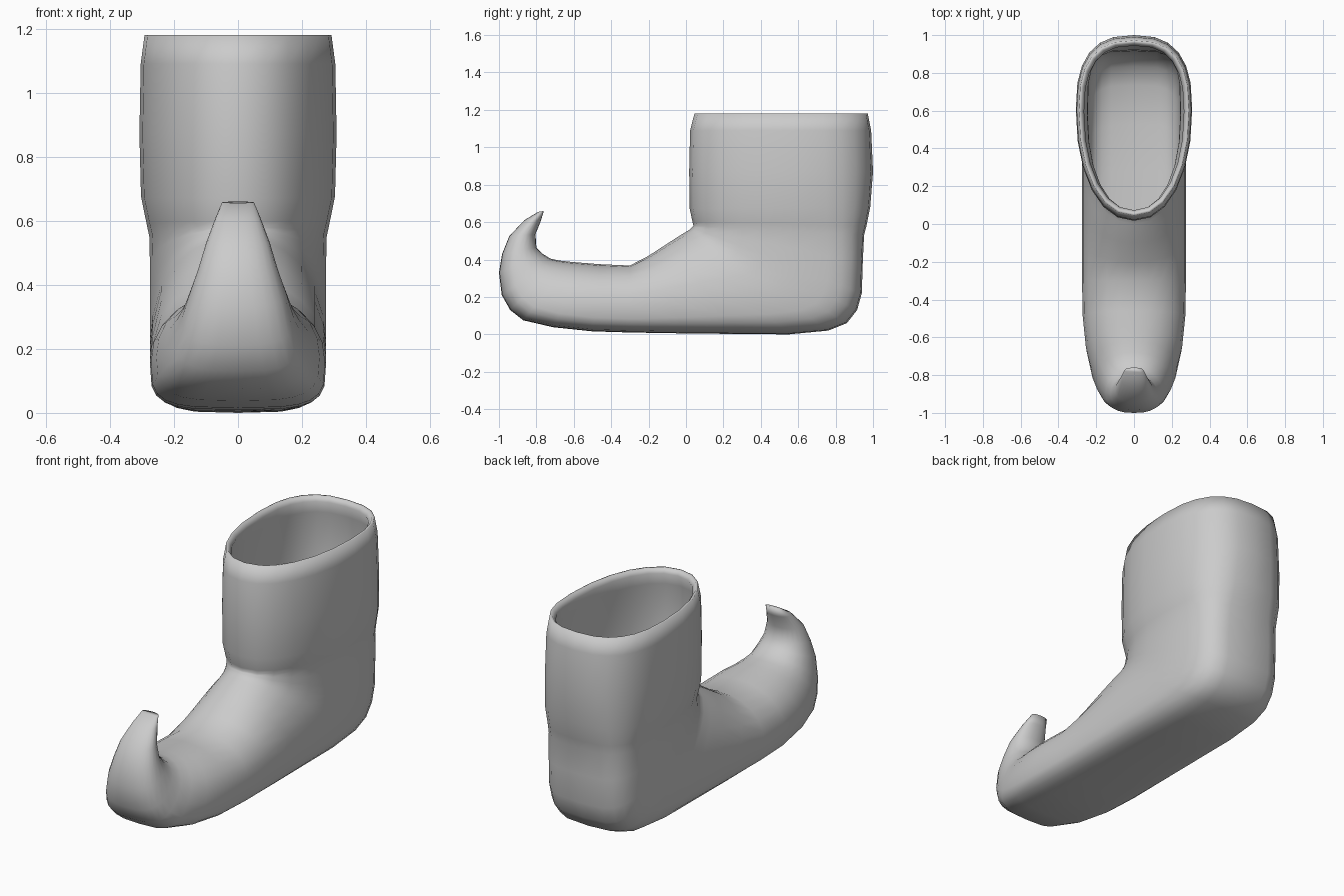
import bpy, bmesh, math
from mathutils import Vector

if "Cube" in bpy.data.objects:
    bpy.data.objects.remove(bpy.data.objects["Cube"])

SIDES = 24
WALL = 0.03

# Boot rings, toe tip to cuff: inner/top point (y, z), outer/sole point (y, z), half width
RINGS = [
    (-.76, .66, -.79, .655, .05), (-.775, .61, -.865, .61, .07),
    (-.805, .535, -.945, .525, .10), (-.80, .465, -.983, .43, .125),
    (-.765, .43, -1.0, .33, .15), (-.725, .405, -.985, .21, .175),
    (-.68, .395, -.94, .13, .20), (-.62, .388, -.87, .075, .225),
    (-.56, .383, -.71, .038, .255), (-.46, .375, -.50, .016, .272),
    (-.30, .368, -.30, .01, .275), (-.20, .42, 0, .005, .275),
    (-.10, .485, .30, .002, .275), (-.03, .53, .55, 0, .275),
    (0, .548, .76, .02, .275), (.015, .557, .86, .06, .275),
    (.025, .565, .915, .13, .275), (.03, .57, .94, .22, .275),
    (.035, .575, .945, .38, .275), (.04, .58, .952, .53, .277),
    (.035, .60, .965, .58, .285), (.02, .67, .985, .68, .303),
    (.017, .87, 1.0, .87, .308), (.022, 1.09, .99, 1.09, .304),
    (.045, 1.18, .972, 1.18, .292),
]


def exponent(i):
    # round toe, boxy sole and heel, softly squared shaft
    if i < 9:
        return 2.2 + 1.6 * max(0, i - 3) / 6
    if i < 18:
        return 3.8
    return max(2.6, 3.8 - 0.3 * (i - 18))


def ring(bm, i, inset=0.0):
    yi, zi, yo, zo, w = RINGS[i]
    a, b = Vector((0, yi, zi)), Vector((0, yo, zo))
    d = (b - a).normalized()
    a, b, w = a + d * inset, b - d * inset, w - inset
    c = a.lerp(b, .5 + .1 * min(1, i / 8))      # widest point
    n_out = exponent(i)
    verts = []
    for k in range(SIDES):
        t = 2 * math.pi * k / SIDES
        s, q = math.cos(t), math.sin(t)
        n = n_out if s < -1e-6 else 2.15
        x = math.copysign(abs(q) ** (2 / n), q) * w
        u = abs(s) ** (2 / n)
        verts.append(bm.verts.new(c + ((a - c) if s > 0 else (b - c)) * u + Vector((x, 0, 0))))
    return verts


bm = bmesh.new()
last = len(RINGS) - 1
# outer skin, rolled rim, then inner lining back down to the toe
loops = [ring(bm, i) for i in range(last + 1)]
lip = ring(bm, last, .012)
loops.append(lip)
lining = ring(bm, last, .028)
for v in lining:
    v.co.z -= .025
loops.append(lining)
loops += [ring(bm, i, WALL) for i in range(last - 1, 4, -1)]
for r0, r1 in zip(loops, loops[1:]):
    for k in range(SIDES):
        m = (k + 1) % SIDES
        bm.faces.new((r0[k], r0[m], r1[m], r1[k]))
bm.faces.new(loops[0])
bm.faces.new(loops[-1])
bmesh.ops.recalc_face_normals(bm, faces=bm.faces)
for f in bm.faces:
    f.smooth = True

mesh = bpy.data.meshes.new("curled_boot")
bm.to_mesh(mesh)
bm.free()
boot = bpy.data.objects.new("curled_boot", mesh)
bpy.context.collection.objects.link(boot)
